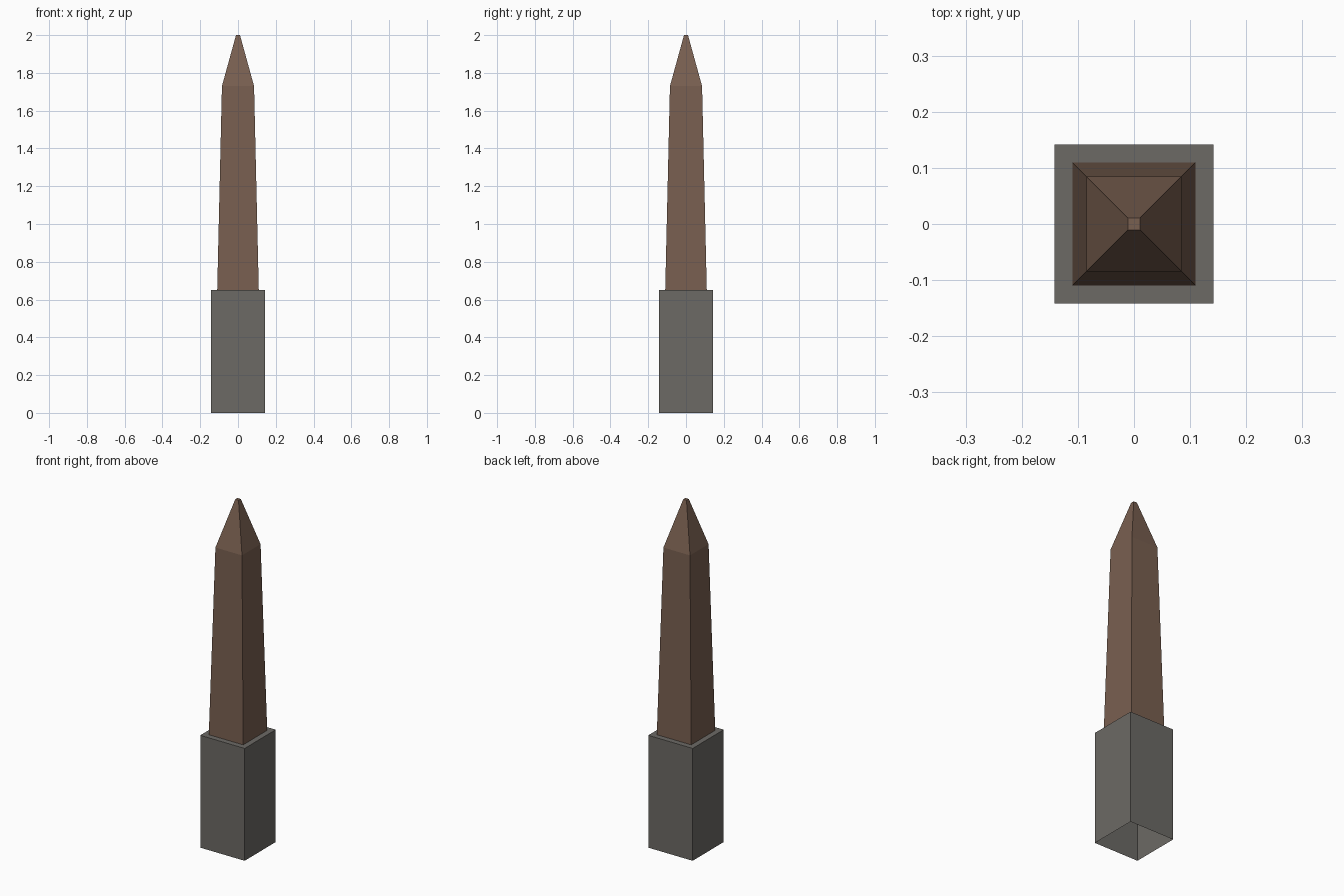
import bpy, bmesh

if "Cube" in bpy.data.objects:
    bpy.data.objects.remove(bpy.data.objects["Cube"])


def material(name, color):
    m = bpy.data.materials.new(name)
    m.diffuse_color = (*color, 1)
    m.use_nodes = True
    m.node_tree.nodes["Principled BSDF"].inputs["Base Color"].default_value = m.diffuse_color
    return m


def square_loft(name, sections, mat, cap_top=False):
    """Shell through square sections given as (half width, height)."""
    bm = bmesh.new()
    rings = [[bm.verts.new((sx * r, sy * r, z))
              for sx, sy in ((-1, -1), (1, -1), (1, 1), (-1, 1))]
             for r, z in sections]
    for a, b in zip(rings, rings[1:]):
        for i in range(4):
            j = (i + 1) % 4
            bm.faces.new((a[i], a[j], b[j], b[i]))
    if cap_top:
        bm.faces.new(rings[-1])
    mesh = bpy.data.meshes.new(name)
    bm.to_mesh(mesh)
    bm.free()
    mesh.materials.append(mat)
    obj = bpy.data.objects.new(name, mesh)
    bpy.context.collection.objects.link(obj)
    return obj


stone = material("grey stone", (0.15, 0.143, 0.13))
wood = material("brown wood", (0.19, 0.115, 0.08))

# Hollow footing, open underneath, with a narrow ledge on top
square_loft("footing", [(0.142, 0), (0.142, 0.65), (0.11, 0.65)], stone)

# Tapered post with a pointed, slightly blunted tip
square_loft("post", [(0.11, 0.65), (0.085, 1.73), (0.0105, 2.0)], wood, cap_top=True)
